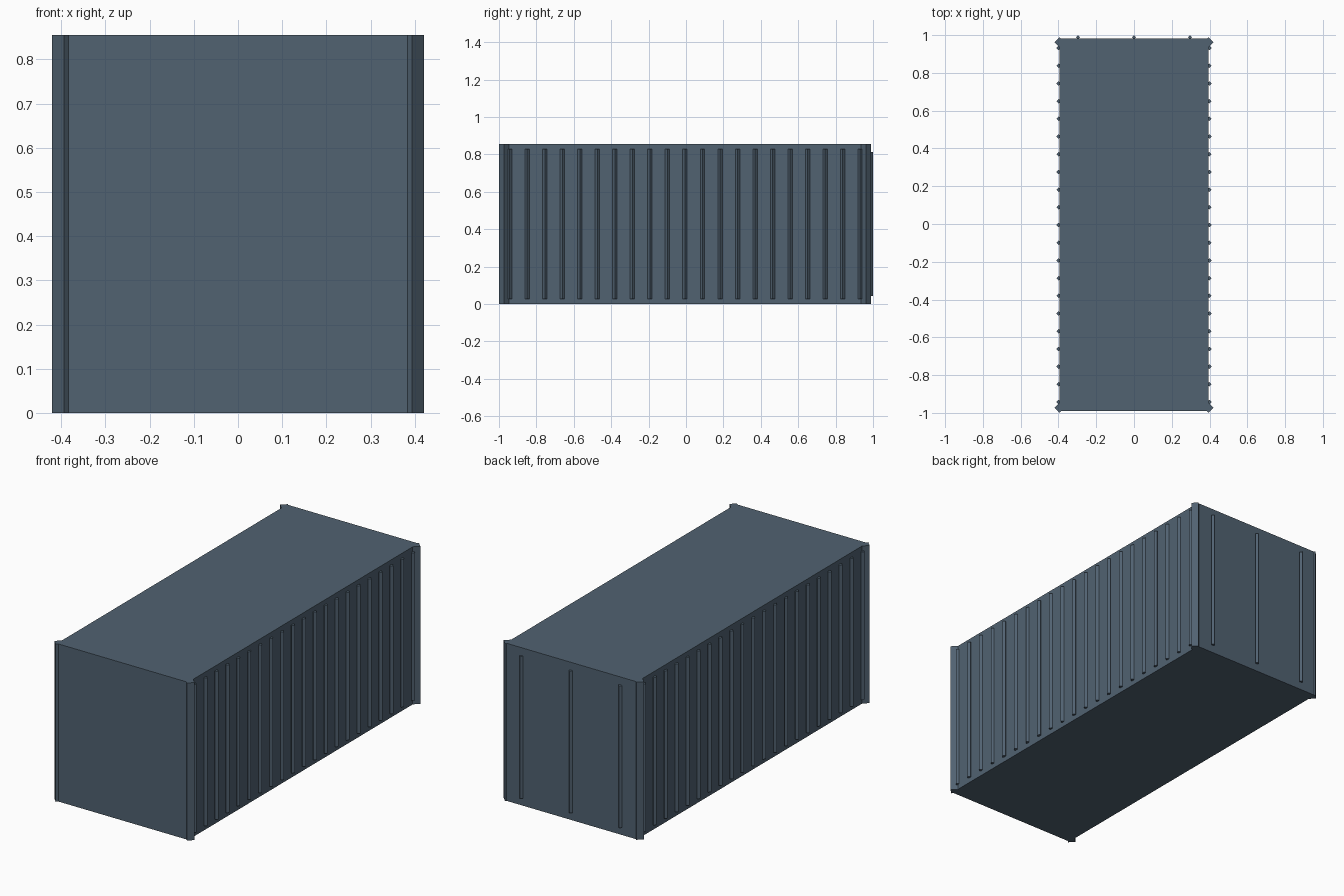
import bpy
import math

if "Cube" in bpy.data.objects:
    bpy.data.objects.remove(bpy.data.objects["Cube"])

paint = bpy.data.materials.new("slate_blue_paint")
paint.diffuse_color = (0.082, 0.122, 0.165, 1)
paint.use_nodes = True
paint.node_tree.nodes["Principled BSDF"].inputs["Base Color"].default_value = paint.diffuse_color

H = 0.855            # overall height
HALF_W = 0.394       # side wall position
FRONT, BACK = -0.99, 0.983
MID = -0.0055        # middle of the rib and post layout


def diamond_bar(name, x, y, z0, z1, r):
    """Upright four-sided bar with its edges pointing along x and y."""
    bpy.ops.mesh.primitive_cylinder_add(vertices=4, radius=r, depth=z1 - z0,
                                        location=(x, y, (z0 + z1) / 2))
    ob = bpy.context.object
    ob.name = name
    ob.data.materials.append(paint)
    return ob


# container box
bpy.ops.mesh.primitive_cube_add(size=1, location=(0, (FRONT + BACK) / 2, H / 2))
body = bpy.context.object
body.name = "container_body"
body.scale = (2 * HALF_W, BACK - FRONT, H)
body.data.materials.append(paint)

for side, s in (("left", -1), ("right", 1)):
    # corner posts
    for end, e in (("front", -1), ("back", 1)):
        diamond_bar(f"corner_post_{end}_{side}", s * HALF_W, MID + e * 0.9675, 0, H, 0.027)
    # side wall ribs
    for i in range(21):
        diamond_bar(f"side_rib_{side}_{i + 1}", s * 0.399, MID + (i - 10) * 0.0937,
                    0.027, 0.829, 0.012)

# door ribs on the back
for i in (-1, 0, 1):
    diamond_bar(f"door_rib_{i + 2}", i * 0.297, 0.989, 0.043, 0.813, 0.011)
